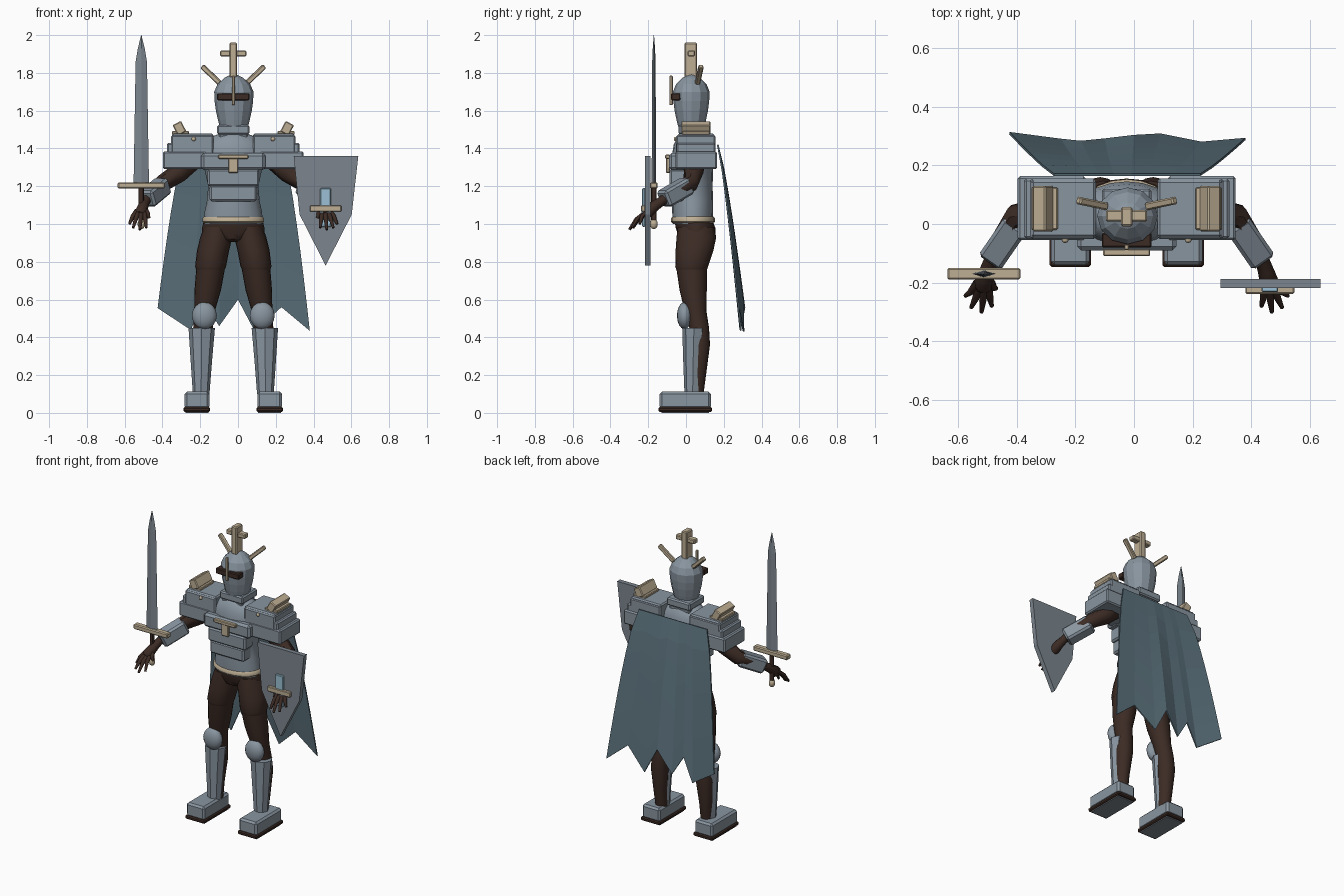
import bpy, bmesh, math
from mathutils import Matrix, Vector

if "Cube" in bpy.data.objects:
    bpy.data.objects.remove(bpy.data.objects["Cube"], do_unlink=True)

MID = -0.025  # body symmetry line


def material(name, r, g, b):
    m = bpy.data.materials.new(name)
    m.use_nodes = True
    m.diffuse_color = (r, g, b, 1)
    m.node_tree.nodes["Principled BSDF"].inputs["Base Color"].default_value = (r, g, b, 1)
    return m


steel = material("steel", 0.25, 0.30, 0.35)
dull = material("dull steel", 0.20, 0.235, 0.27)
cloth = material("cape cloth", 0.105, 0.165, 0.20)
brown = material("dark brown", 0.045, 0.024, 0.018)
tan = material("pale brass", 0.52, 0.43, 0.30)
blue = material("pale blue", 0.33, 0.53, 0.66)


def finish(name, bm, mat, smooth=False):
    bmesh.ops.recalc_face_normals(bm, faces=bm.faces)
    me = bpy.data.meshes.new(name)
    bm.to_mesh(me)
    bm.free()
    me.materials.append(mat)
    if smooth:
        for p in me.polygons:
            p.use_smooth = True
        me.set_sharp_from_angle(angle=math.radians(45))
    ob = bpy.data.objects.new(name, me)
    bpy.context.collection.objects.link(ob)
    return ob


def box(name, lo, hi, mat, bevel=0.008, rot=None):
    """Bevelled box between two corners, optionally turned about its centre."""
    lo, hi = Vector(lo), Vector(hi)
    bm = bmesh.new()
    bmesh.ops.create_cube(bm, size=1)
    bmesh.ops.scale(bm, vec=hi - lo, verts=bm.verts)
    if bevel:
        bmesh.ops.bevel(bm, geom=bm.edges[:], offset=bevel, segments=1, affect='EDGES')
    m = Matrix.Translation((lo + hi) / 2)
    bm.transform(m @ rot.to_4x4() if rot else m)
    return finish(name, bm, mat)


def bar(name, a, b, width, mat, bevel=0.005):
    """Square bar running from a to b."""
    a, b = Vector(a), Vector(b)
    half = Vector((width, width, (b - a).length)) / 2
    c = (a + b) / 2
    return box(name, c - half, c + half, mat, bevel, (b - a).to_track_quat('Z', 'Y').to_matrix())


def loft(name, rings, mat, n=20, smooth=True):
    """Stack of ellipses: (cx, cy, z, rx, ry)."""
    bm = bmesh.new()
    loops = [[bm.verts.new((cx + rx * math.cos(k * math.tau / n),
                            cy + ry * math.sin(k * math.tau / n), z)) for k in range(n)]
             for cx, cy, z, rx, ry in rings]
    for a, b in zip(loops, loops[1:]):
        for k in range(n):
            bm.faces.new((a[k], a[(k + 1) % n], b[(k + 1) % n], b[k]))
    bm.faces.new(loops[0])
    bm.faces.new(loops[-1])
    return finish(name, bm, mat, smooth)


def prism(name, outline, y0, y1, mat):
    """Front outline (x, z) pushed from y0 to y1."""
    bm = bmesh.new()
    face = bm.faces.new([bm.verts.new((x, y0, z)) for x, z in outline])
    out = bmesh.ops.extrude_face_region(bm, geom=[face])["geom"]
    bmesh.ops.translate(bm, vec=(0, y1 - y0, 0),
                        verts=[v for v in out if isinstance(v, bmesh.types.BMVert)])
    return finish(name, bm, mat)


def tube(name, points, mat):
    """Tapered round limb through (x, y, z, radius) points."""
    cu = bpy.data.curves.new(name, 'CURVE')
    cu.dimensions = '3D'
    cu.bevel_depth, cu.bevel_resolution, cu.use_fill_caps = 1, 2, True
    sp = cu.splines.new('POLY')
    sp.points.add(len(points) - 1)
    for p, (x, y, z, r) in zip(sp.points, points):
        p.co, p.radius = (x, y, z, 1), r
    tmp = bpy.data.objects.new(name, cu)
    bm = bmesh.new()
    bpy.context.collection.objects.link(tmp)
    bm.from_mesh(bpy.data.meshes.new_from_object(
        tmp.evaluated_get(bpy.context.evaluated_depsgraph_get())))
    bpy.data.objects.remove(tmp)
    return finish(name, bm, mat, True)


def ball(name, c, r, mat, seg=16):
    bm = bmesh.new()
    bmesh.ops.create_uvsphere(bm, u_segments=seg, v_segments=seg // 2, radius=1)
    bm.transform(Matrix.Translation(c) @ Matrix.Diagonal((*r, 1)))
    return finish(name, bm, mat, True)


def mid_box(name, half, y, z, mat, bevel=0.008):
    return box(name, (MID - half, y[0], z[0]), (MID + half, y[1], z[1]), mat, bevel)


# Torso, belt and hips
loft("torso", [(MID, 0.035, z, rx, ry) for z, rx, ry in (
    (1.0, 0.155, 0.105), (1.06, 0.153, 0.108), (1.12, 0.14, 0.108), (1.2, 0.133, 0.106),
    (1.28, 0.15, 0.108), (1.36, 0.175, 0.11), (1.42, 0.165, 0.1), (1.46, 0.12, 0.08),
    (1.48, 0.07, 0.06))], steel)
loft("belt", [(MID, 0.037, z, r, r - 0.047) for z, r in (
    (1.005, 0.155), (1.012, 0.163), (1.03, 0.163), (1.04, 0.153))], tan)
loft("hips", [(MID, cy, z, rx, ry) for z, cy, rx, ry in (
    (1.02, 0.04, 0.155, 0.1), (0.98, 0.05, 0.165, 0.105), (0.95, 0.055, 0.165, 0.1),
    (0.92, 0.05, 0.11, 0.085), (0.905, 0.05, 0.05, 0.05))], brown)

# Chest plates and clasp
mid_box("chest_plate", 0.17, (-0.09, 0.0), (1.285, 1.375), steel, 0.014)
mid_box("rib_plate", 0.137, (-0.088, 0.0), (1.2, 1.29), steel, 0.01)
mid_box("belly_plate", 0.125, (-0.084, 0.0), (1.12, 1.205), steel, 0.01)
mid_box("chest_clasp_bar", 0.08, (-0.11, -0.085), (1.345, 1.367), tan, 0.004)
mid_box("chest_clasp_drop", 0.026, (-0.105, -0.085), (1.27, 1.355), tan, 0.004)

# Helmet, collar, visor and crest
mid_box("collar", 0.085, (-0.04, 0.12), (1.475, 1.525), steel)
mid_box("collar_base", 0.075, (-0.03, 0.11), (1.45, 1.48), steel)
loft("helmet", [(MID + 0.003, 0.028, z, r, r * 0.93) for z, r in (
    (1.515, 0.075), (1.55, 0.084), (1.6, 0.095), (1.65, 0.102), (1.7, 0.104),
    (1.74, 0.087), (1.775, 0.048), (1.793, 0.012))], steel, 12, False)
mid_box("visor", 0.085, (-0.08, -0.03), (1.655, 1.692), brown, 0.005)
mid_box("nose_guard", 0.008, (-0.088, -0.07), (1.63, 1.785), tan, 0.003)
mid_box("crest_post", 0.02, (-0.008, 0.058), (1.775, 1.96), tan, 0.006)
mid_box("crest_bar", 0.07, (0.008, 0.048), (1.888, 1.918), tan, 0.005)

# Everything paired left and right
for s, side in ((-1, "right"), (1, "left")):
    def X(d):
        return MID + s * d

    def pbox(part, d0, d1, y, z, mat, bevel=0.008, tilt=0):
        return box(f"{side}_{part}", (min(X(d0), X(d1)), y[0], z[0]),
                   (max(X(d0), X(d1)), y[1], z[1]), mat, bevel,
                   Matrix.Rotation(s * math.radians(tilt), 3, 'Y') if tilt else None)

    bar(f"{side}_horn", (X(0.07), 0.06, 1.745), (X(0.165), 0.08, 1.835), 0.026, tan)

    # Stepped shoulder armour with brass ornaments
    pbox("shoulder_top", 0.105, 0.325, (-0.045, 0.15), (1.31, 1.478), steel)
    pbox("shoulder_step", 0.12, 0.35, (-0.05, 0.155), (1.3, 1.43), steel)
    pbox("shoulder_skirt", 0.14, 0.372, (-0.055, 0.163), (1.29, 1.385), steel)
    pbox("shoulder_inner", 0.105, 0.33, (-0.052, 0.155), (1.315, 1.47), steel)
    pbox("ornament_base", 0.235, 0.325, (-0.02, 0.125), (1.472, 1.492), tan, 0.004)
    pbox("ornament_fin", 0.26, 0.31, (-0.025, 0.13), (1.475, 1.538), tan, 0.005, 28)
    ball(f"{side}_shoulder_rivet", (X(0.21), -0.055, 1.45), (0.012, 0.01, 0.012), tan, 8)

    # Arm, bracer and hand
    tube(f"{side}_arm", [(X(d), y, z, r) for d, y, z, r in (
        (0.2, 0.05, 1.36, 0.06), (0.29, 0.04, 1.27, 0.052), (0.375, 0.025, 1.215, 0.045),
        (0.415, -0.04, 1.18, 0.04), (0.465, -0.13, 1.12, 0.025),
        (0.475, -0.16, 1.1, 0.028), (0.49, -0.21, 1.06, 0.034), (0.495, -0.225, 1.05, 0.02))], brown)
    bar(f"{side}_bracer", (X(0.37), 0.01, 1.205), (X(0.46), -0.12, 1.13), 0.092, steel, 0.012)
    for k, (d, y, z) in enumerate(((0.55, -0.245, 1.0), (0.53, -0.285, 0.98),
                                   (0.495, -0.3, 0.97), (0.46, -0.28, 0.98), (0.445, -0.22, 1.03))):
        root = Vector((X(0.51 - 0.012 * k), -0.2, 1.07))
        tip = Vector((X(d), y, z))
        knuckle = root.lerp(tip, 0.55) + Vector((0, -0.008, 0.008))
        tube(f"{side}_finger_{k + 1}", [(*root, 0.014), (*knuckle, 0.012), (*tip, 0.007)], brown)

    # Leg with a shorts hem above the knee
    loft(f"{side}_leg", [(X(d), cy, z, rx, ry) for d, cy, z, rx, ry in (
        (0.165, 0.05, 0.08, 0.036, 0.04), (0.168, 0.06, 0.2, 0.042, 0.046),
        (0.165, 0.075, 0.36, 0.055, 0.052), (0.16, 0.07, 0.45, 0.052, 0.052),
        (0.152, 0.05, 0.54, 0.055, 0.058), (0.135, 0.038, 0.65, 0.07, 0.072),
        (0.12, 0.03, 0.765, 0.076, 0.081))], brown)
    loft(f"{side}_shorts_leg", [(X(d), cy, z, rx, ry) for d, cy, z, rx, ry in (
        (0.121, 0.03, 0.76, 0.076, 0.082), (0.12, 0.03, 0.775, 0.082, 0.087),
        (0.107, 0.045, 0.86, 0.085, 0.1), (0.09, 0.055, 0.93, 0.085, 0.105),
        (0.08, 0.052, 0.985, 0.075, 0.095))], brown)
    ball(f"{side}_knee_guard", (X(0.153), -0.008, 0.515), (0.066, 0.04, 0.072), steel)
    loft(f"{side}_shin_guard", [(X(d), cy, z, rx, ry) for d, cy, z, rx, ry in (
        (0.17, 0.035, 0.1, 0.044, 0.043), (0.169, 0.038, 0.28, 0.057, 0.053),
        (0.167, 0.042, 0.45, 0.07, 0.062))], steel, 8, False)

    # Boot
    pbox("boot", 0.127, 0.258, (-0.14, 0.132), (0.022, 0.112), steel, 0.012)
    pbox("boot_sole", 0.122, 0.263, (-0.146, 0.138), (0.006, 0.03), brown, 0.006)
    pbox("boot_tread", 0.132, 0.253, (-0.13, 0.122), (0.0, 0.012), dull, 0)

# Cape with a ragged hem: (x, z, y) of each hem corner
hem = [(-0.425, 0.555, 0.31), (-0.25, 0.44, 0.287), (-0.18, 0.59, 0.28), (-0.1, 0.46, 0.288),
       (0, 0.6, 0.3), (0.09, 0.43, 0.305), (0.23, 0.56, 0.277), (0.38, 0.435, 0.29)]
bm = bmesh.new()
ROWS = 7
cols = []
for hx, hz, hy in hem:
    col = []
    for r in range(ROWS + 1):
        t = r / ROWS
        wide = 0.62 + 0.38 * t ** 0.7
        col.append(bm.verts.new((MID + (hx - MID) * wide, 0.168 + (hy - 0.168) * t ** 0.8,
                                 1.42 + (hz - 1.42) * t)))
    cols.append(col)
for a, b in zip(cols, cols[1:]):
    for r in range(ROWS):
        bm.faces.new((a[r], a[r + 1], b[r + 1], b[r]))
cape = finish("cape", bm, cloth)
thick = cape.modifiers.new("thickness", 'SOLIDIFY')
thick.thickness, thick.offset = 0.008, 0

# Sword
SX, SY = -0.512, -0.17
loft("sword_blade", [(SX, SY, z, rx, ry) for z, rx, ry in (
    (1.2, 0.041, 0.012), (1.86, 0.03, 0.009), (1.93, 0.018, 0.006), (2.0, 0.001, 0.001))],
    dull, 4, False)
box("sword_guard", (-0.637, -0.19, 1.187), (-0.387, -0.15, 1.22), tan, 0.006)
tube("sword_grip", [(SX, SY, 1.02, 0.014), (SX, SY, 1.195, 0.014)], brown)
ball("sword_pommel", (SX, SY, 1.0), (0.021, 0.021, 0.028), tan, 10)

# Shield with cross emblem
prism("shield", [(0.295, 1.36), (0.637, 1.36), (0.602, 1.05), (0.464, 0.78), (0.326, 1.05)],
      -0.218, -0.188, dull)
box("shield_emblem_upright", (0.435, -0.232, 0.985), (0.492, -0.215, 1.19), blue, 0.004)
box("shield_emblem_bar", (0.38, -0.238, 1.065), (0.547, -0.215, 1.098), tan, 0.004)
